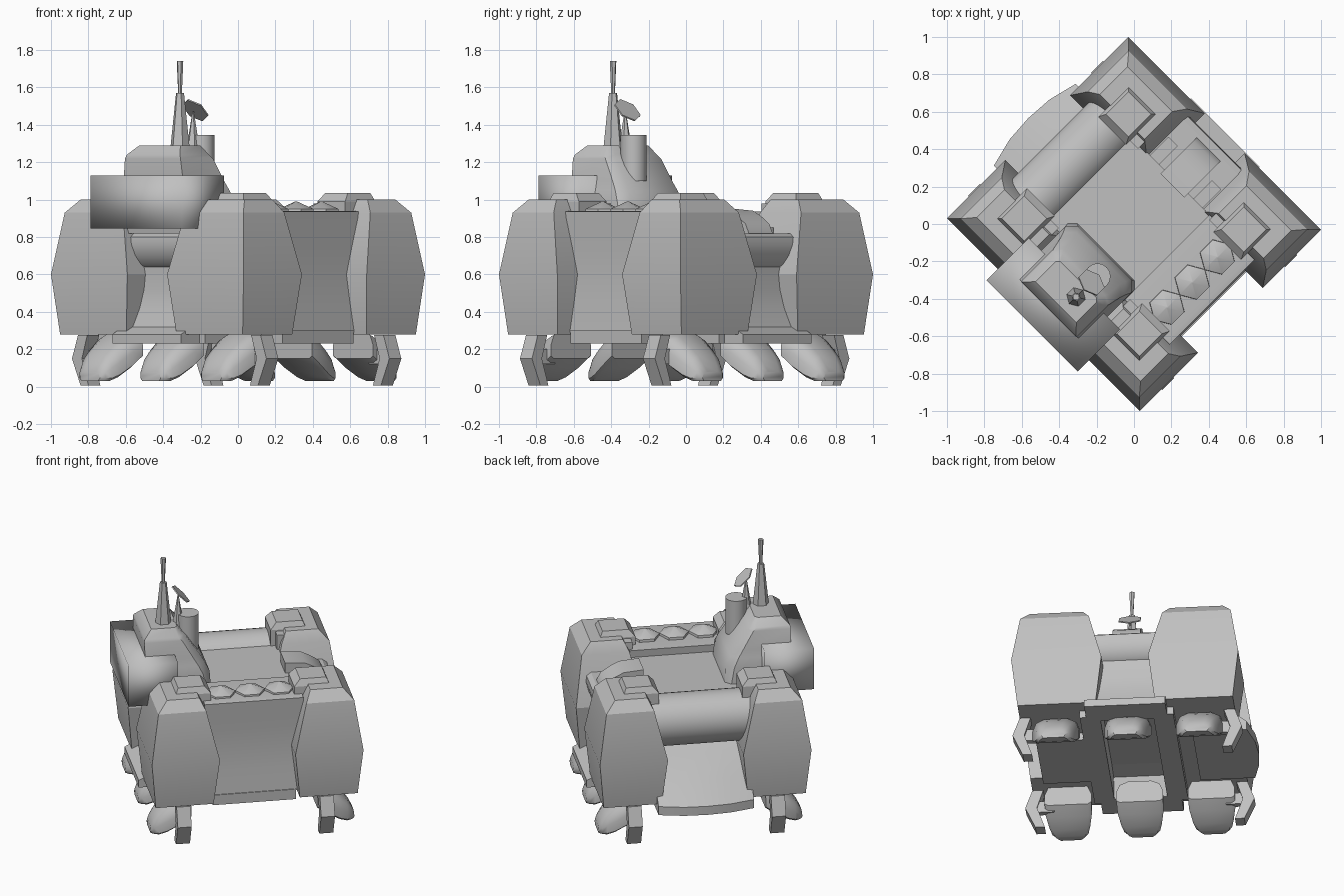
import bpy, bmesh, math
from mathutils import Matrix, Vector

if "Cube" in bpy.data.objects:
    bpy.data.objects.remove(bpy.data.objects["Cube"], do_unlink=True)

grey = bpy.data.materials.new("hull_grey")
grey.use_nodes = True
COLOUR = (0.53, 0.53, 0.53, 1)
grey.diffuse_color = COLOUR
grey.node_tree.nodes["Principled BSDF"].inputs["Base Color"].default_value = COLOUR

# The hull is modelled square, then turned so a corner faces forward
TURN = Matrix.Rotation(math.radians(-45), 4, 'Z')


def finish(name, bm, smooth=30):
    bmesh.ops.recalc_face_normals(bm, faces=bm.faces)
    bm.transform(TURN)
    mesh = bpy.data.meshes.new(name)
    bm.to_mesh(mesh)
    bm.free()
    mesh.materials.append(grey)
    ob = bpy.data.objects.new(name, mesh)
    bpy.context.collection.objects.link(ob)
    if smooth:
        bpy.ops.object.select_all(action='DESELECT')
        ob.select_set(True)
        bpy.context.view_layer.objects.active = ob
        bpy.ops.object.shade_smooth_by_angle(angle=math.radians(smooth))
    return ob


def loft(name, rings, smooth=30):
    """Skin a closed solid through rings of equal point count."""
    bm = bmesh.new()
    rows = [[bm.verts.new(p) for p in ring] for ring in rings]
    n = len(rows[0])
    for a, b in zip(rows, rows[1:]):
        for i in range(n):
            j = (i + 1) % n
            bm.faces.new((a[i], a[j], b[j], b[i]))
    bm.faces.new(rows[0])
    bm.faces.new(rows[-1])
    return finish(name, bm, smooth)


def rect(u0, u1, v0, v1, z):
    return [(u0, v0, z), (u1, v0, z), (u1, v1, z), (u0, v1, z)]


def box(name, u0, u1, v0, v1, z0, z1, smooth=30):
    return loft(name, [rect(u0, u1, v0, v1, z) for z in (z0, z1)], smooth)


def cone(name, at, r1, r2, height, sides, tilt=0, smooth=30):
    """Cone or cylinder standing on the point at."""
    bm = bmesh.new()
    m = (Matrix.Translation(at) @ Matrix.Rotation(tilt, 4, 'X')
         @ Matrix.Translation((0, 0, height / 2)))
    bmesh.ops.create_cone(bm, cap_ends=True, segments=sides, radius1=r1,
                          radius2=r2, depth=height, matrix=m)
    return finish(name, bm, smooth)


def side_name(s, t):
    return ("rear" if t > 0 else "front") + ("_left" if s > 0 else "_right")


# Core body, deck and underside rails
box("core_body", -0.4, 0.4, -0.48, 0.48, 0.38, 0.81)
box("deck", -0.36, 0.3, -0.4, 0.32, 0.8, 0.88)
for s in (-1, 1):
    box("underside_rail", s * 0.17, s * 0.3, -0.55, 0.55, 0.23, 0.4)
    box("side_floor", s * 0.28, s * 0.5, -0.32, 0.32, 0.28, 0.45)

# Corner towers: bulging middle, chamfered top
tower = [(0.19, 0.69, 0.28, 0.655, 0.28), (0.15, 0.728, 0.245, 0.686, 0.6),
         (0.235, 0.675, 0.325, 0.635, 0.93), (0.28, 0.62, 0.36, 0.57, 1.0)]
for s in (-1, 1):
    for t in (-1, 1):
        tag = side_name(s, t)
        loft("tower_" + tag,
             [rect(s * a, s * b, t * c, t * d, z) for a, b, c, d, z in tower], 20)
        loft("tower_cap_" + tag,
             [rect(s * 0.33, s * 0.54, t * 0.27, t * 0.5, 0.85),
              rect(s * 0.33, s * 0.54, t * 0.27, t * 0.5, 0.99),
              rect(s * 0.35, s * 0.52, t * 0.31, t * 0.48, 1.035)], 20)
        box("cap_step_" + tag, s * 0.27, s * 0.4, t * 0.3, t * 0.42, 0.85, 0.98)

# Front and rear walls: rounded beam, hollow face and flared skirt
wall = [(0.2, 0.82), (0.58, 0.82), (0.61, 0.8), (0.615, 0.76), (0.6, 0.7),
        (0.57, 0.655), (0.55, 0.64), (0.55, 0.52), (0.57, 0.42), (0.61, 0.32),
        (0.69, 0.28), (0.69, 0.23), (0.5, 0.23), (0.45, 0.36), (0.2, 0.4)]
for t in (-1, 1):
    loft("rear_wall" if t > 0 else "front_wall",
         [[(u, t * v, z) for v, z in wall] for u in (-0.26, 0.26)])

# Left wall with a row of domes
left = [(0.25, 0.93), (0.56, 0.94), (0.59, 0.935), (0.58, 0.75), (0.575, 0.6),
        (0.585, 0.45), (0.6, 0.29), (0.3, 0.29)]
loft("left_wall", [[(u, v, z) for u, z in left] for v in (-0.32, 0.32)])
box("left_sill", 0.28, 0.605, -0.27, 0.27, 0.23, 0.3)
for v in (-0.19, 0, 0.19):
    cone("dome_base", (0.44, v, 0.91), 0.1, 0.095, 0.04, 6, smooth=0)
    cone("dome_top", (0.44, v, 0.95), 0.095, 0.005, 0.04, 6)

# Right side: long tank over a curved skirt
cone("side_tank", (-0.46, 0.34, 0.765), 0.17, 0.17, 0.68, 24, math.pi / 2, 40)
skirt = [(0.4, 0.62), (0.5, 0.53), (0.65, 0.41), (0.8, 0.29), (0.8, 0.23), (0.4, 0.23)]
loft("side_skirt",
     [[(-u + (cut if u > 0.6 else 0), v, z) for u, z in skirt]
      for v, cut in ((-0.31, 0.05), (-0.15, 0.01), (0, 0), (0.15, 0.01), (0.31, 0.05))])

# Rear deck hatch with a curved back, and side rails
hatch = [(0.29, 0.78), (0.29, 0.95), (0.42, 0.94), (0.48, 0.91), (0.54, 0.87), (0.57, 0.81), (0.57, 0.78)]
loft("rear_hatch", [[(u, v, z) for v, z in hatch] for u in (-0.09, 0.09)])
for s in (-1, 1):
    box("hatch_rail", s * 0.13, s * 0.2, 0.3, 0.46, 0.8, 0.85)


# Bridge: sloped and chamfered back, bevelled roof
def bridge_ring(w, front, back, cut, z):
    return [(-w, front, z), (w, front, z), (w, back - cut, z),
            (w - cut, back, z), (cut - w, back, z), (-w, back - cut, z)]


loft("bridge", [bridge_ring(0.255, -0.62, -0.21, 0.03, 0.82),
                bridge_ring(0.25, -0.64, -0.22, 0.05, 0.99),
                bridge_ring(0.235, -0.64, -0.25, 0.05, 1.05),
                bridge_ring(0.225, -0.64, -0.28, 0.05, 1.1),
                bridge_ring(0.21, -0.645, -0.36, 0.04, 1.22),
                bridge_ring(0.2, -0.64, -0.38, 0.04, 1.24),
                bridge_ring(0.155, -0.59, -0.42, 0.02, 1.29)], 40)
box("bow_shield", -0.345, 0.345, -0.77, -0.45, 0.845, 1.13, 100)


# Roof fittings, placed by their final ground position
def spot(x, y, z):
    return TURN.inverted() @ Vector((x, y, z))


cone("antenna_base", spot(-0.31, -0.39, 1.26), 0.055, 0.022, 0.31, 6)
cone("antenna_mast", spot(-0.31, -0.39, 1.56), 0.01, 0.018, 0.18, 6)
cone("funnel", spot(-0.195, -0.28, 1.1), 0.07, 0.07, 0.245, 16, smooth=40)
cone("dish_stand", spot(-0.24, -0.325, 1.25), 0.04, 0.004, 0.22, 6)
cone("dish", spot(-0.23, -0.315, 1.475), 0.08, 0.08, 0.008, 6, -math.radians(45), 0)

# Feet: tapered scoops with a rounded nose, three in front and three behind
sections = [(0.41, 0.15, 0.15, 0.3), (0.48, 0.148, 0.1, 0.27), (0.56, 0.13, 0.05, 0.21),
            (0.61, 0.115, 0.03, 0.165), (0.64, 0.098, 0.03, 0.12), (0.66, 0.075, 0.03, 0.08)]
for t in (-1, 1):
    for c in (-0.46, 0, 0.46):
        rings = []
        for v, w, low, top in sections:
            mid = low + 0.5 * (top - low)
            half = [(w * 0.85, low), (w, low + 0.015), (w, mid),
                    (w * 0.85, mid + 0.7 * (top - mid)), (w * 0.5, top)]
            ring = half + [(-u, z) for u, z in reversed(half)]
            rings.append([(c + u, t * v, z) for u, z in ring])
        loft("foot", rings, 40)

# Bent tread pads on the outside of the corner feet
pad = [(0.69, 0.275), (0.735, 0.15), (0.67, 0.005), (0.61, 0.005), (0.66, 0.15), (0.62, 0.275)]
for s in (-1, 1):
    for t, start in ((-1, 0.43), (1, 0.41)):
        loft("tread_pad_" + side_name(s, t),
             [[(s * u, t * v, z) for u, z in pad] for v in (start, start + 0.09)], 0)
        box("pad_arm", s * 0.55, s * 0.67, t * 0.44, t * 0.48, 0.12, 0.2)
